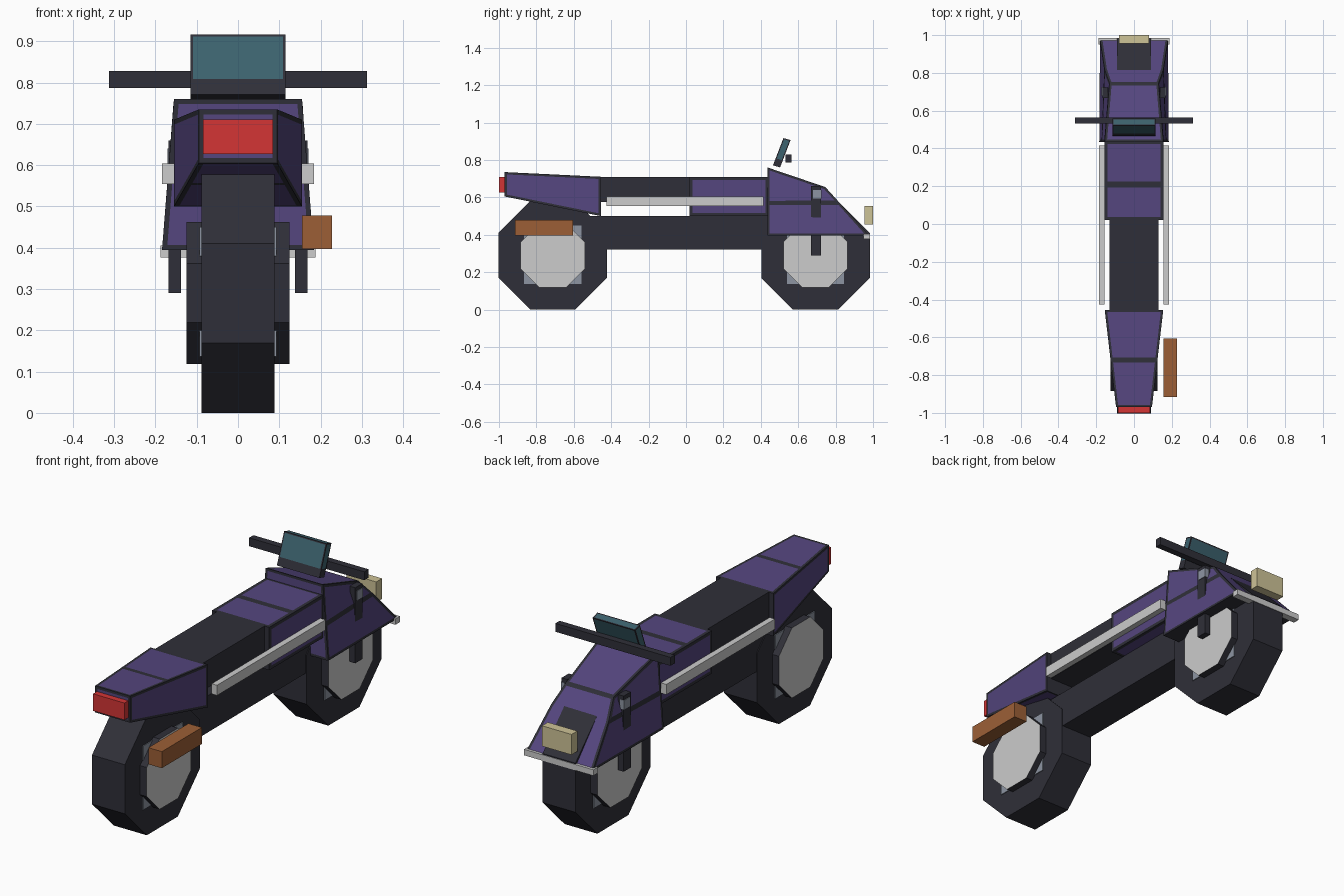
import bpy, bmesh, math
from mathutils import Vector

if "Cube" in bpy.data.objects:
    bpy.data.objects.remove(bpy.data.objects["Cube"])

def mat(name, hexcol):
    m = bpy.data.materials.new(name)
    lin = []
    for i in (0, 2, 4):
        c = int(hexcol[i:i + 2], 16) / 255
        lin.append(c / 12.92 if c <= 0.04045 else ((c + 0.055) / 1.055) ** 2.4)
    m.diffuse_color = (*lin, 1)
    m.use_nodes = True
    m.node_tree.nodes["Principled BSDF"].inputs["Base Color"].default_value = m.diffuse_color
    return m

DARK = mat("charcoal", "2f2f38")
PURPLE = mat("purple", "55467f")
SILVER = mat("silver", "cccccc")
TEAL = mat("teal_glass", "3c626e")
RED = mat("red", "d43535")
ORANGE = mat("copper", "9c5f36")
CREAM = mat("cream", "cec397")
STEEL = mat("blue_grey", "8d95a2")

def finish(name, bm, mats):
    bmesh.ops.recalc_face_normals(bm, faces=bm.faces)
    me = bpy.data.meshes.new(name)
    bm.to_mesh(me)
    bm.free()
    for m in mats:
        me.materials.append(m)
    ob = bpy.data.objects.new(name, me)
    bpy.context.collection.objects.link(ob)
    return ob

def box(name, x, y, z, m):
    bm = bmesh.new()
    bmesh.ops.create_cube(bm, size=1)
    for v in bm.verts:
        v.co = [a + (t + 0.5) * (b - a) for t, (a, b) in zip(v.co, (x, y, z))]
    return finish(name, bm, [m])

def panelled(name, verts, faces, inset, plain=(), mats=(DARK, PURPLE)):
    """Dark shell whose faces carry an inset coloured panel, except the plain ones."""
    bm = bmesh.new()
    vs = [bm.verts.new(v) for v in verts]
    fs = [bm.faces.new([vs[i] for i in f]) for f in faces]
    bmesh.ops.recalc_face_normals(bm, faces=bm.faces)
    panels = [f for i, f in enumerate(fs) if i not in plain]
    bmesh.ops.inset_individual(bm, faces=panels, thickness=inset, use_even_offset=True)
    for f in panels:
        f.material_index = 1
    return finish(name, bm, mats)

def prism(name, cy, cz, apothem, half, side, cap):
    """Octagonal prism along x with a flat underside."""
    bm = bmesh.new()
    r = apothem / math.cos(math.pi / 8)
    ring = [bm.verts.new((-half, cy + r * math.cos(a), cz + r * math.sin(a)))
            for a in (math.pi * (k + 0.5) / 4 for k in range(8))]
    f = bm.faces.new(ring)
    ext = bmesh.ops.extrude_face_region(bm, geom=[f])
    for v in ext["geom"]:
        if isinstance(v, bmesh.types.BMVert):
            v.co.x = half
    for f in bm.faces:
        f.material_index = 1 if len(f.verts) == 8 else 0
    return finish(name, bm, [side, cap])

# wheels: tyre, backing plate and hub
for n, cy in (("rear", -0.7125), ("front", 0.6925)):
    prism(n + "_tyre", cy, 0.29, 0.29, 0.089, DARK, DARK)
    prism(n + "_hub", cy, 0.29, 0.172, 0.125, DARK, SILVER)
    box(n + "_brake_plate", (-0.093, 0.093), (cy - 0.153, cy + 0.153), (0.137, 0.45), STEEL)

# frame and seat
box("lower_frame", (-0.085, 0.085), (-0.6, 0.5), (0.32, 0.5), DARK)
box("seat", (-0.13, 0.13), (-0.46, 0.03), (0.575, 0.71), DARK)

# fuel tank, top split into two panels
tx, ys = 0.155, (0.02, 0.21, 0.44)
tv = [(s * tx, y, z) for y in ys for s in (-1, 1) for z in (0.5, 0.71)]
panelled("fuel_tank", tv,
         [(1, 3, 7, 5), (5, 7, 11, 9), (0, 1, 5, 9, 8), (2, 3, 7, 11, 10),
          (0, 1, 3, 2), (8, 9, 11, 10), (0, 2, 10, 8)], 0.016, plain=(4, 5))

# tail fairing, top split into two panels
tv = []
for y, x, lo, hi in ((-0.97, 0.095, 0.605, 0.735), (-0.72, 0.124, 0.554, 0.723),
                     (-0.455, 0.155, 0.5, 0.71)):
    tv += [(s * x, y, z) for s in (-1, 1) for z in (lo, hi)]
panelled("tail_fairing", tv,
         [(1, 3, 7, 5), (5, 7, 11, 9), (0, 1, 5, 9, 8, 4), (2, 3, 7, 11, 10, 6),
          (0, 1, 3, 2), (0, 2, 6, 4), (4, 6, 10, 8), (8, 9, 11, 10)], 0.012, plain=(7,))
box("tail_light", (-0.085, 0.085), (-1.0, -0.965), (0.627, 0.71), RED)

# front cowl: bottom, middle and top corners, rear then front, left then right
cv = []
for p in ((0.184, 0.435, 0.395), (0.180, 0.98, 0.395), (0.170, 0.435, 0.57),
          (0.156, 0.822, 0.57), (0.155, 0.435, 0.76), (0.13, 0.745, 0.655)):
    cv += [(-p[0], p[1], p[2]), p]
panelled("front_cowl", cv,
         [(0, 2, 6, 4), (1, 3, 7, 5), (4, 6, 10, 8), (5, 7, 11, 9), (8, 10, 11, 9),
          (10, 6, 2, 3, 7, 11), (0, 4, 8, 9, 5, 1), (0, 1, 3, 2)], 0.012, plain=(7,))

# headlight and bumper
box("headlight", (-0.08, 0.08), (0.955, 1.0), (0.455, 0.555), CREAM)
box("front_bumper", (-0.188, 0.188), (0.95, 0.985), (0.376, 0.405), SILVER)

# handlebar and tilted windscreen
box("handlebar", (-0.312, 0.312), (0.532, 0.565), (0.787, 0.828), DARK)
u, w = Vector((0, 0.056, 0.146)), Vector((0, 0.038, -0.011))
base = Vector((0, 0.465, 0.771))
wv = [base + u * a + w * b + Vector((s * 0.115, 0, 0))
      for a in (0, 0.22, 1) for b in (0, 1) for s in (-1, 1)]
panelled("windscreen", wv,
         [(4, 5, 9, 8), (6, 7, 11, 10), (4, 6, 10, 8), (5, 7, 11, 9), (8, 9, 11, 10),
          (0, 1, 3, 2), (0, 1, 5, 4), (2, 3, 7, 6), (0, 2, 6, 4), (1, 3, 7, 5)],
         0.006, plain=range(5, 10), mats=(DARK, TEAL))

# side rails and fork legs
for side, s in (("left", -1), ("right", 1)):
    def span(a, b):
        return tuple(sorted((s * a, s * b)))
    box(side + "_side_rail", span(0.155, 0.184), (-0.425, 0.415), (0.554, 0.604), SILVER)
    box(side + "_fork_leg", span(0.138, 0.168), (0.667, 0.722), (0.29, 0.66), DARK)
    box(side + "_fork_plate", span(0.15, 0.171), (0.678, 0.724), (0.595, 0.64), STEEL)

# exhaust on one side only
box("exhaust", (0.155, 0.228), (-0.915, -0.605), (0.397, 0.478), ORANGE)
